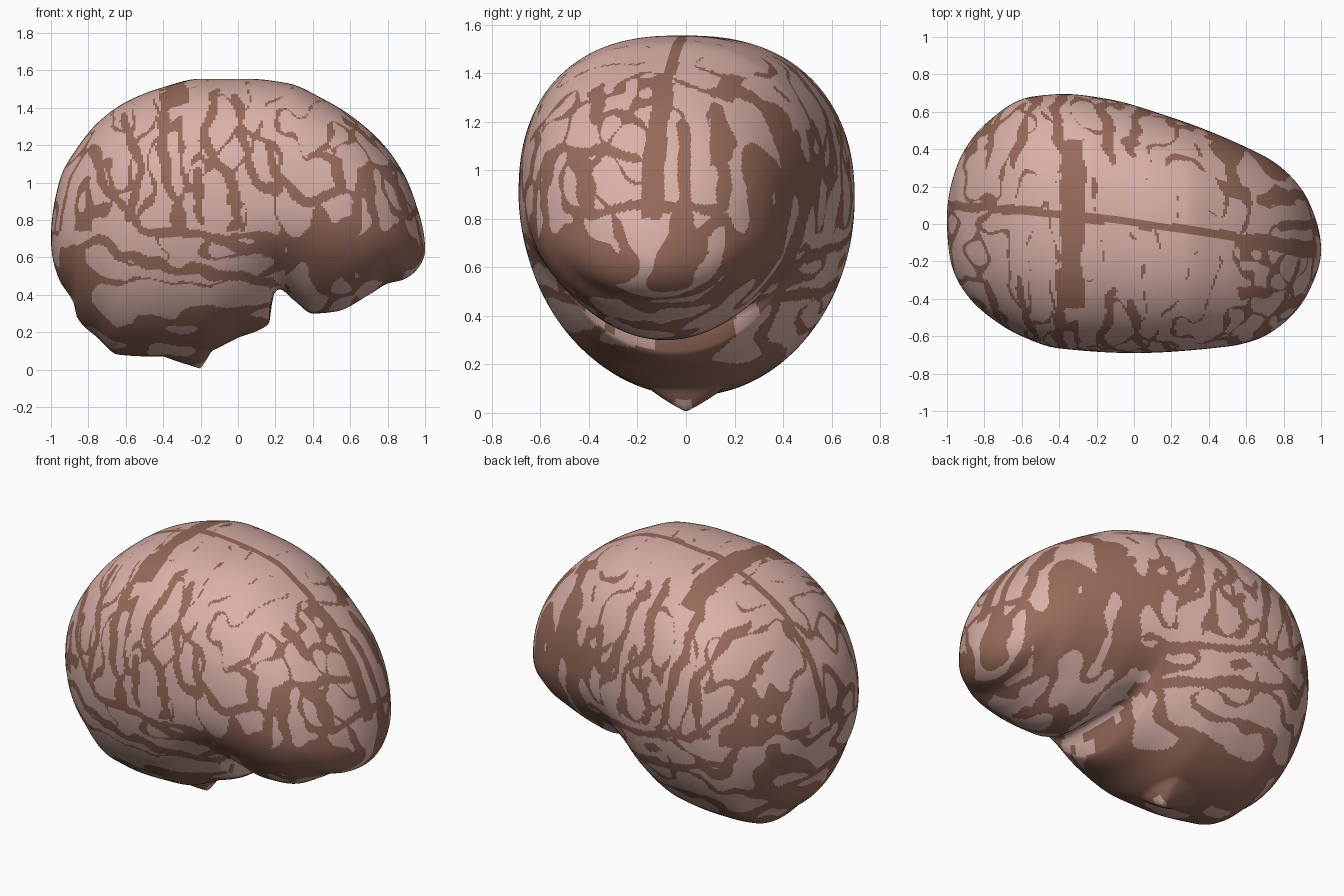
import bpy, bmesh, math
from mathutils import Vector, noise

cube = bpy.data.objects.get("Cube")
if cube:
    bpy.data.objects.remove(cube, do_unlink=True)

# Outline curves along x: (x, value)
TOP = [(-1, .70), (-.98, .90), (-.94, 1.05), (-.87, 1.17), (-.75, 1.32), (-.6, 1.43), (-.4, 1.51),
       (-.2, 1.555), (.05, 1.555), (.27, 1.53), (.45, 1.45), (.6, 1.36), (.78, 1.2), (.9, 1.02),
       (.96, .86), (1, .64)]
BOTTOM = [(-1, .70), (-.98, .55), (-.95, .47), (-.88, .36), (-.86, .28), (-.75, .17), (-.64, .08),
          (-.45, .07), (-.2, .085), (0, .17), (.165, .245), (.19, .40), (.22, .43), (.3, .37),
          (.4, .30), (.52, .31), (.7, .4), (.8, .46), (.88, .48), (1, .64)]
# The same underside without the notch, followed by the flanks
FLANK = BOTTOM[:9] + [(0, .18), (.2, .31), (.4, .35)] + BOTTOM[16:]
LEFT_Y = [(-1, .03), (-.98, .2), (-.92, .37), (-.8, .53), (-.55, .68), (-.37, .695), (-.15, .67),
          (.2, .57), (.6, .41), (.75, .33), (.9, .18), (.97, .03), (1, -.14)]
RIGHT_Y = [(-1, .03), (-.98, -.2), (-.9, -.37), (-.78, -.49), (-.6, -.6), (-.4, -.665), (0, -.69),
           (.5, -.655), (.65, -.62), (.8, -.53), (.9, -.42), (.97, -.28), (1, -.14)]
WAIST = [(-1, .70), (-.8, .8), (-.4, .88), (0, .9), (.4, .88), (.8, .75), (1, .64)]

# Main grooves on the flanks (x, z) and on the front pole (y, z)
SIDE_GROOVES = [
    [(-.62, 1.35), (-.52, 1.1), (-.53, .95), (-.6, .8)],
    [(-.38, 1.48), (-.42, 1.2), (-.35, .95), (-.3, .78)],
    [(-.12, 1.5), (-.17, 1.2), (-.05, 1.05), (0, .8)],
    [(0, 1.45), (.02, 1.2), (.1, 1), (.2, .95)],
    [(.18, 1.2), (.22, 1), (.35, .9), (.55, .95), (.53, 1.1), (.4, 1.15)],
    [(.66, 1.05), (.62, .75)],
    [(-.78, 1.2), (-.7, .95), (-.5, .75), (-.2, .72), (.1, .65), (.3, .68)],
    [(-.65, .62), (-.3, .53), (0, .5), (.2, .45)],
    [(-.22, 1.05), (-.2, .8)]]
FRONT_GROOVES = [
    [(-.36, 1.4), (-.38, 1.2)],
    [(-.65, .9), (-.5, 1.08), (-.2, 1.05)],
    [(-.45, 1.05), (-.4, .82), (-.15, .87), (.15, .84)],
    [(0, 1.2), (-.02, .85)],
    [(.12, 1.25), (.17, .85)]]


def curve(points):
    """Monotone cubic through the points, in the angle whose cosine is -x."""
    us = [math.acos(-p[0]) for p in points]
    vs = [p[1] for p in points]
    d = [(vs[i + 1] - vs[i]) / (us[i + 1] - us[i]) for i in range(len(us) - 1)]
    m = [d[0]] + [2 * a * b / (a + b) if a * b > 0 else 0 for a, b in zip(d, d[1:])] + [d[-1]]

    def value(u):
        k = 0
        while k < len(d) - 1 and u > us[k + 1]:
            k += 1
        h = us[k + 1] - us[k]
        t = (u - us[k]) / h
        s = t * t * (3 - 2 * t)
        return (vs[k] * (1 - s) + vs[k + 1] * s
                + h * t * (1 - t) * ((1 - t) * m[k] - t * m[k + 1]))
    return value


top, bottom, flank, left, right, waist = map(curve, (TOP, BOTTOM, FLANK, LEFT_Y, RIGHT_Y, WAIST))


def power(v, n):
    return math.copysign(abs(v) ** (2 / n), v)


def bump(*terms):
    """Gaussian falloff from (value, centre, radius) triples."""
    return math.exp(-sum(((v - c) / r) ** 2 for v, c, r in terms))


def surface_point(u, t):
    x, c, s = -math.cos(u), math.cos(t), math.sin(t)
    zc, n = waist(u), 2.35 if s > 0 else 2.0
    half, mid = (left(u) - right(u)) / 2, (left(u) + right(u)) / 2
    if s > 0:
        z = zc + power(s, n) * (top(u) - zc)
    else:
        blend = s ** 4
        z = zc + power(s, n) * (zc - bottom(u) * blend - flank(u) * (1 - blend))
    # Soft hollow between the front lobe and the side lobe
    half *= 1 - .09 * bump((x, .22, .18), (z, .47, .17))
    y = mid + half * power(c, n)
    # Stem point under the middle, steeper in front
    if s < 0 and z < .4:
        dx = x + .2
        z -= .08 * max(0, 1 - math.hypot(dx / (.06 if dx > 0 else .2), y / .16))
    return Vector((x, y, z))


def near_path(a, b, paths, width):
    """True when the point (a, b) lies within width of any path."""
    for path in paths:
        for (ax, ay), (bx, by) in zip(path, path[1:]):
            dx, dy = bx - ax, by - ay
            t = min(1, max(0, ((a - ax) * dx + (b - ay) * dy) / (dx * dx + dy * dy)))
            if math.hypot(a - ax - t * dx, b - ay - t * dy) < width:
                return True
    return False


def is_groove(p, nrm):
    """True where the surface takes the dark groove colour."""
    x, y, z = p
    wob = noise.noise_vector(p * 7) * .035
    fine = noise.noise(p * 13 + Vector((3, 7, 1)))
    # Long fissure and cross fissure
    if z > .8 and abs(y - .005 + .125 * x + .03 * x * x + wob.y * .5) < .024 + .02 * (x > .6):
        return True
    if z > 1.3 and abs(y) < .45 and abs(x + .33 + wob.x) < .06:
        return True
    # Main grooves
    width = .026 + fine * .014
    if abs(nrm.y) > .25 and near_path(x + wob.x, z + wob.z, SIDE_GROOVES, width):
        return True
    if nrm.x > .5 and near_path(y + wob.y, z + wob.z, FRONT_GROOVES, width):
        return True
    # Small winding folds, stretched to follow each region
    q = p + noise.noise_vector(p * 6) * .04
    if z < .74 and x < .25:
        n = noise.noise(Vector((q.x * 3, q.y * 3.5, q.z * 6.5)))
    else:
        w = min(1, max(0, (abs(nrm.x) - .5) * 4))
        side = noise.noise(Vector((q.x * 7, q.y * 3.8, q.z * 3.6)))
        end = noise.noise(Vector((q.x * 3.5, q.y * 7, q.z * 3.8)) + Vector((9, 4, 2)))
        n = side * (1 - w) + end * w
    # Regions where the groove colour takes over
    dark = .065
    dark += .55 * bump((x, .6, .42), (z, .61, .12))
    dark += .34 * max(0, min(1, (.42 - z) / .22))
    dark += .17 * bump((x, -.85, .2), (z, .6, .4))
    if y > .1:
        dark += .28 * bump((x, .55, .3), (z, .95, .3))
    # Paler crown and side lobe
    dark -= .05 * max(0, min(1, (z - 1.3) / .15))
    dark -= .04 * bump((x, -.2, .4), (z, .55, .16))
    return abs(n) + fine * .09 < dark


def material(name, rgb):
    m = bpy.data.materials.new(name)
    m.use_nodes = True
    m.diffuse_color = (*rgb, 1)
    bsdf = next(n for n in m.node_tree.nodes if n.type == "BSDF_PRINCIPLED")
    bsdf.inputs["Base Color"].default_value = (*rgb, 1)
    bsdf.inputs["Roughness"].default_value = .7
    return m


# Brain skin lofted from rings along x
ROWS, SIDES = 260, 460
bm = bmesh.new()
rings = []
for i in range(ROWS + 1):
    u = math.pi * i / ROWS
    rings.append([bm.verts.new(surface_point(u, 2 * math.pi * j / SIDES)) for j in range(SIDES)])
for a, b in zip(rings, rings[1:]):
    for j in range(SIDES):
        k = (j + 1) % SIDES
        bm.faces.new((a[j], a[k], b[k], b[j]))
bmesh.ops.remove_doubles(bm, verts=bm.verts, dist=.00001)
bm.normal_update()
for f in bm.faces:
    f.smooth = True
    f.material_index = int(is_groove(f.calc_center_median(), f.normal))

mesh = bpy.data.meshes.new("brain")
bm.to_mesh(mesh)
bm.free()
mesh.materials.append(material("pale_pink_folds", (.70, .44, .395)))
mesh.materials.append(material("brown_grooves", (.31, .145, .105)))
brain = bpy.data.objects.new("brain", mesh)
bpy.context.scene.collection.objects.link(brain)
